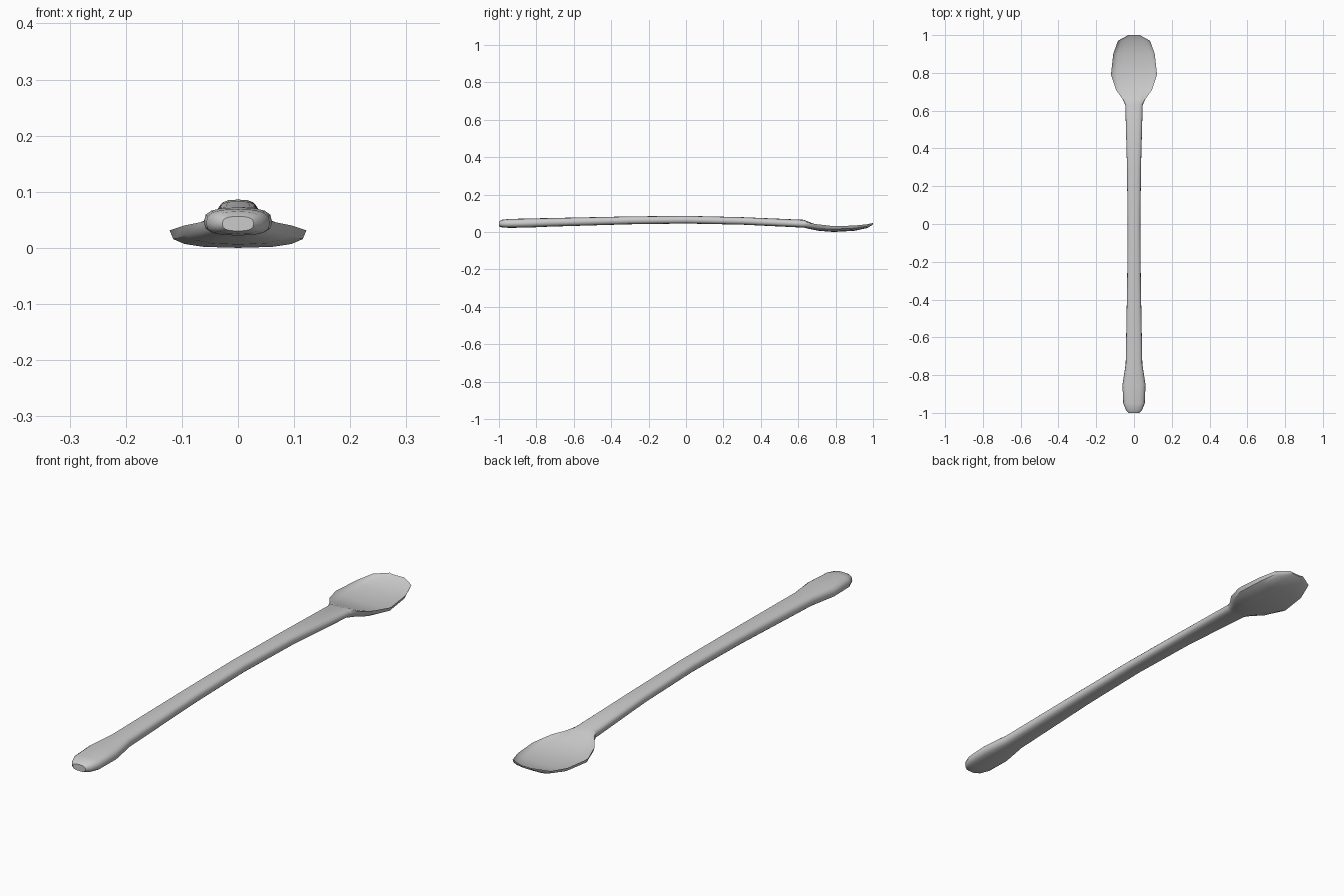
import bpy, bmesh, math

if "Cube" in bpy.data.objects:
    bpy.data.objects.remove(bpy.data.objects["Cube"])

# Stations along the spoon: y, half width, edge height, top centre, bottom centre
STATIONS = [
    (-1.00, .028, .043, .056, .030),
    (-.985, .043, .043, .065, .025),
    (-.95, .057, .044, .069, .022),
    (-.85, .061, .046, .072, .023),
    (-.74, .044, .050, .074, .028),
    (-.30, .036, .062, .083, .041),
    (.00, .034, .065, .086, .045),
    (.30, .037, .058, .079, .039),
    (.63, .046, .044, .065, .023),
    (.66, .060, .047, .053, .016),
    (.71, .095, .040, .032, .006),
    (.79, .122, .031, .015, .000),
    (.90, .110, .034, .018, .006),
    (.97, .085, .041, .031, .021),
    (1.00, .030, .048, .045, .040),
]
SIDES = 16


def soft(v, p=.72):
    return math.copysign(abs(v) ** p, v) if abs(v) > 1e-6 else 0.0


def section(bm, y, w, edge, top, bottom):
    ring = []
    for i in range(SIDES):
        a = 2 * math.pi * i / SIDES
        s = soft(math.sin(a))
        z = edge + (top - edge) * s if s >= 0 else edge + (edge - bottom) * s
        ring.append(bm.verts.new((w * soft(math.cos(a)), y, z)))
    return ring


# Handle and bowl as one lofted skin
bm = bmesh.new()
rings = [section(bm, *s) for s in STATIONS]
for r0, r1 in zip(rings, rings[1:]):
    for i in range(SIDES):
        j = (i + 1) % SIDES
        bm.faces.new((r0[i], r0[j], r1[j], r1[i]))
bm.faces.new(rings[0])
bm.faces.new(rings[-1])
bmesh.ops.recalc_face_normals(bm, faces=bm.faces)

mesh = bpy.data.meshes.new("spoon")
bm.to_mesh(mesh)
bm.free()
spoon = bpy.data.objects.new("spoon", mesh)
bpy.context.collection.objects.link(spoon)
bpy.context.view_layer.objects.active = spoon
spoon.select_set(True)
bpy.ops.object.shade_smooth_by_angle(angle=math.radians(40))
